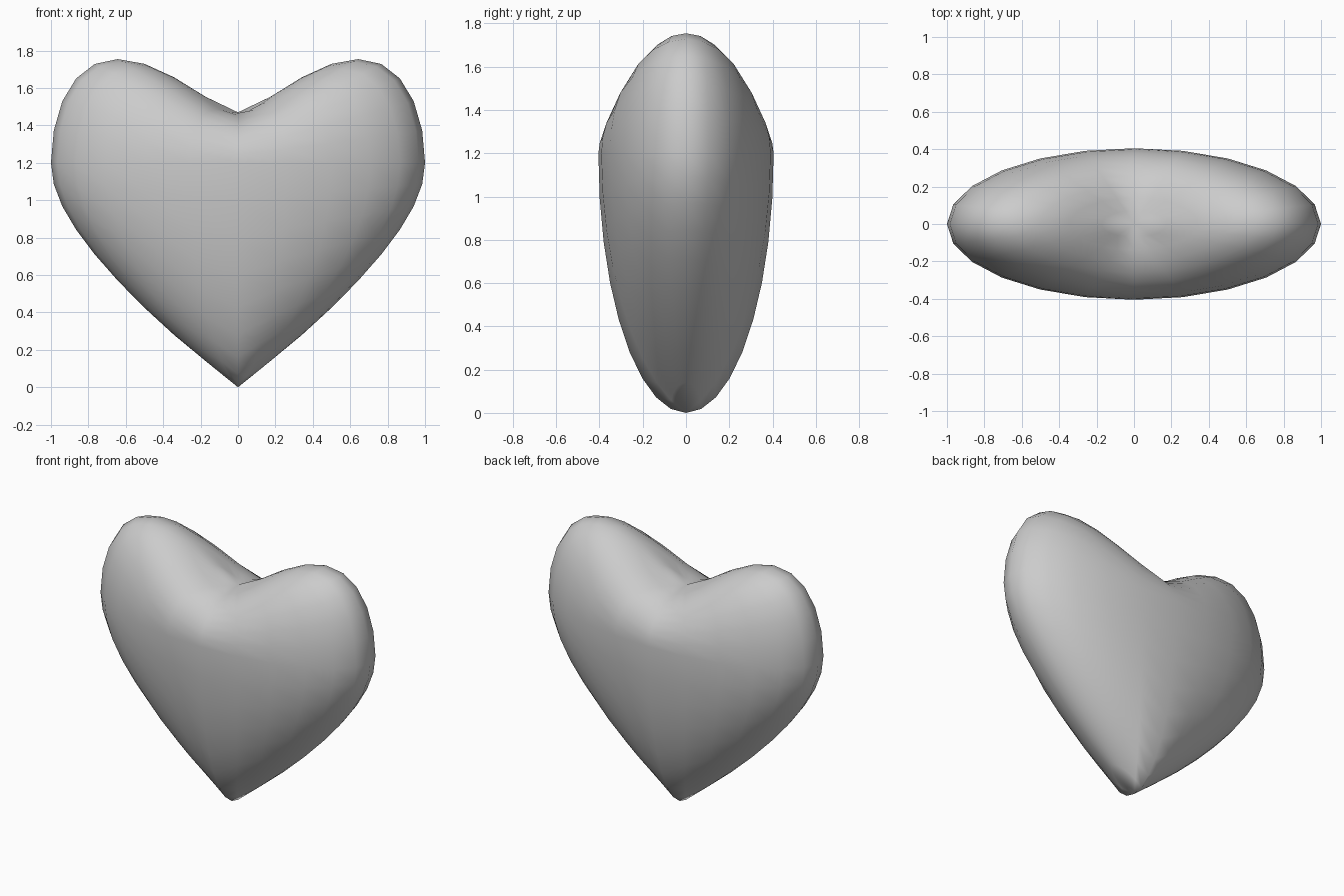
import bpy
import math

if "Cube" in bpy.data.objects:
    bpy.data.objects.remove(bpy.data.objects["Cube"])

# Heart body: a sphere flattened front to back, then reshaped in height
bpy.ops.mesh.primitive_uv_sphere_add(segments=24, ring_count=18, radius=1)
heart = bpy.context.object
heart.name = "heart"

WIDEST = 1.2      # height of the widest ring
DEPTH = 0.405     # half thickness


def heart_height(x, z):
    ax = abs(x)
    if z >= 0:
        # two lobes rising on either side of a soft notch
        lobe = 0.8 * (math.sqrt(ax * ax + 0.0064) - 0.08)
        return WIDEST + z * (0.27 + lobe)
    # sides pulled up to taper into the bottom point
    return WIDEST + z * (WIDEST - 0.55 * ax ** 0.85)


for v in heart.data.vertices:
    x, y, z = v.co
    v.co = (x, y * DEPTH, heart_height(x, z))

bpy.ops.object.shade_smooth()
